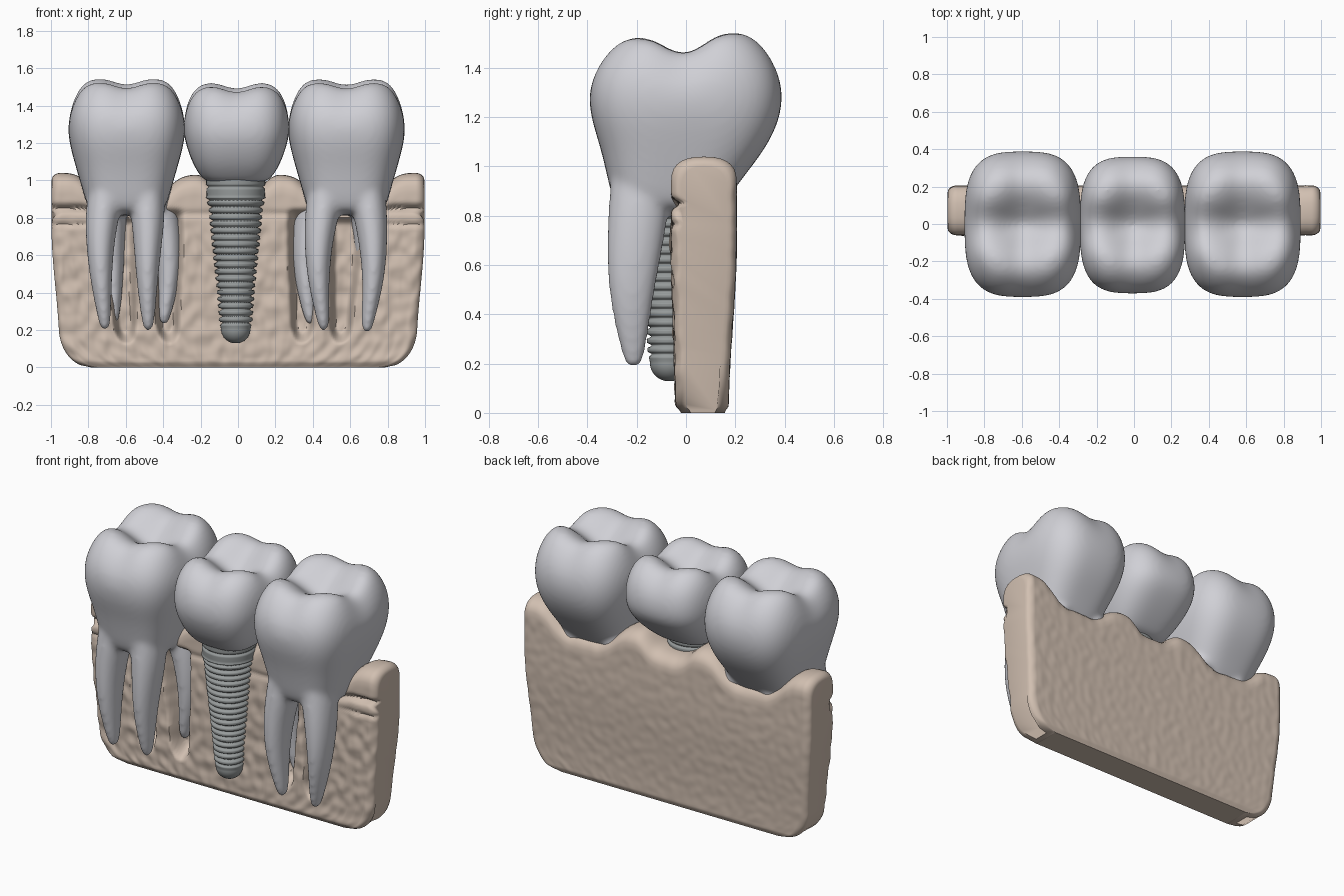
import bpy, bmesh, math
from mathutils import Vector, noise

if "Cube" in bpy.data.objects:
    bpy.data.objects.remove(bpy.data.objects["Cube"])


def material(name, rgb):
    m = bpy.data.materials.new(name)
    m.use_nodes = True
    m.diffuse_color = (*rgb, 1)
    m.node_tree.nodes["Principled BSDF"].inputs["Base Color"].default_value = (*rgb, 1)
    return m


ENAMEL = material("pale grey enamel", (0.63, 0.63, 0.67))
BONE = material("beige bone", (0.64, 0.525, 0.44))
METAL = material("grey metal", (0.31, 0.33, 0.33))


def loft(bm, rings):
    """Skin a list of closed rings and cap both ends."""
    rows = [[bm.verts.new(p) for p in ring] for ring in rings]
    n = len(rows[0])
    for a, b in zip(rows, rows[1:]):
        for i in range(n):
            j = (i + 1) % n
            bm.faces.new((a[i], a[j], b[j], b[i]))
    bm.faces.new(rows[0][::-1])
    bm.faces.new(rows[-1])


def finish(bm, name, mat):
    bmesh.ops.recalc_face_normals(bm, faces=bm.faces[:])
    for f in bm.faces:
        f.smooth = True
    me = bpy.data.meshes.new(name)
    bm.to_mesh(me)
    bm.free()
    me.materials.append(mat)
    ob = bpy.data.objects.new(name, me)
    bpy.context.collection.objects.link(ob)
    return ob


def bump(d, width, power=2):
    return math.exp(-abs(d / width) ** power)


def ramp(a, b, x):
    t = min(max((x - a) / (b - a), 0), 1)
    return t * t * (3 - 2 * t)


def angles(n):
    return [2 * math.pi * i / n for i in range(n)]


# ---------- teeth ----------
def crown_rings(cx, levels, top):
    """Rounded-square rings, closed over by a grooved biting surface."""
    z, hx, yf, yb = levels[-1]
    mid = (yf + yb) / 2
    rows = list(levels)
    for s, drop in ((0.8, 0.0), (0.6, 0.01), (0.4, 0.02), (0.2, 0.02), (0.06, 0.02)):
        rows.append((top - drop, hx * s, mid + (yf - mid) * s, mid + (yb - mid) * s))
    rings = []
    for z, hx, yf, yb in rows:
        ring = []
        for a in angles(40):
            c, s = math.cos(a), math.sin(a)
            x = hx * math.copysign(abs(c) ** 0.64, c)
            y = (yf + yb) / 2 + (yb - yf) / 2 * math.copysign(abs(s) ** 0.64, s)
            dip = 0.085 * bump(y, 0.1) + 0.04 * bump(x, 0.08) + 0.02 * ramp(0.1, -0.1, y)
            ring.append((cx + x, y, z - dip * ramp(1.2, 1.5, z)))
        rings.append(ring)
    return rings


def root_rings(path):
    """Tapering root through the path points, with a blunt tip."""
    sizes = ((0.09, 0.11), (0.105, 0.13), (0.085, 0.125), (0.062, 0.098), (0.036, 0.05))
    rings = [[(x + rx * math.cos(a), y + ry * math.sin(a), z) for a in angles(12)]
             for (x, y, z), (rx, ry) in zip(path, sizes)]
    x, y, z = path[-1]
    rings.append([(x + 0.02 * math.cos(a), y + 0.026 * math.sin(a), z - 0.045)
                  for a in angles(12)])
    return rings


def tooth(name, cx, levels, top, roots=()):
    bm = bmesh.new()
    loft(bm, crown_rings(cx, levels, top))
    for path in roots:
        loft(bm, root_rings(path))
    ob = finish(bm, name, ENAMEL)
    ob.modifiers.new("round", "SUBSURF").levels = 2
    ob.modifiers["round"].render_levels = 2
    fuse = ob.modifiers.new("fuse", "REMESH")
    fuse.mode = "VOXEL"
    fuse.voxel_size = 0.013
    fuse.use_smooth_shade = True
    soft = ob.modifiers.new("soften", "SMOOTH")
    soft.factor = 0.5
    soft.iterations = 18


MOLAR = [(0.81, 0.18, -0.26, 0.12), (0.87, 0.215, -0.3, 0.17), (0.96, 0.24, -0.32, 0.235),
         (1.08, 0.275, -0.348, 0.33), (1.2, 0.308, -0.388, 0.385), (1.32, 0.317, -0.397, 0.395),
         (1.43, 0.297, -0.367, 0.365), (1.52, 0.255, -0.3, 0.3), (1.55, 0.21, -0.24, 0.24)]
CAP = [(0.985, 0.15, -0.21, 0.09), (1.01, 0.185, -0.24, 0.13), (1.08, 0.232, -0.31, 0.22),
       (1.2, 0.275, -0.368, 0.345), (1.3, 0.287, -0.378, 0.37), (1.42, 0.275, -0.352, 0.347),
       (1.5, 0.238, -0.29, 0.285), (1.53, 0.193, -0.23, 0.23)]


def root(x_neck, x_top, x_mid, x_low, x_tip, z_tip, front):
    ys = (-0.19, -0.185, -0.203, -0.225, -0.213) if front else (0.06, 0.06, 0.07, 0.06, 0.04)
    return list(zip((x_neck, x_top, x_mid, x_low, x_tip), ys, (1.1, 0.9, 0.72, 0.48, z_tip)))


tooth("right_molar", -0.595, MOLAR, 1.55, [
    root(-0.68, -0.712, -0.738, -0.735, -0.712, 0.24, True),
    root(-0.51, -0.485, -0.48, -0.487, -0.48, 0.235, True),
    root(-0.67, -0.685, -0.685, -0.67, -0.665, 0.27, False),
    root(-0.47, -0.43, -0.375, -0.362, -0.395, 0.27, False)])
tooth("left_molar", 0.58, MOLAR, 1.545, [
    root(0.49, 0.465, 0.432, 0.425, 0.458, 0.235, True),
    root(0.67, 0.695, 0.72, 0.73, 0.69, 0.225, True),
    root(0.46, 0.42, 0.365, 0.355, 0.385, 0.27, False),
    root(0.67, 0.68, 0.70, 0.70, 0.69, 0.27, False)])
tooth("implant_crown", -0.008, CAP, 1.53)


# ---------- threaded implant ----------
def implant_ring(z):
    pitch = 0.0365
    body = 0.076 + 0.068 * ramp(0.1, 1.05, z) + 0.015 * ramp(0.85, 0.92, z)
    tip = math.sqrt(max(1 - max((0.2 - z) / 0.072, 0) ** 2, 0.01))
    threaded = ramp(0.2, 0.25, z) * (1 - ramp(0.9, 0.92, z))
    wave = math.cos(2 * math.pi * z / pitch) * 1.6 + 0.6
    r = body * tip + threaded * 0.011 * max(-1, min(0.7, wave))
    r -= 0.012 * bump(z - 0.965, 0.006)
    return [(-0.012 + r * math.cos(a), -0.068 + r * math.sin(a), z) for a in angles(40)]


bm = bmesh.new()
loft(bm, [implant_ring(0.13 + 0.005 * i) for i in range(179)])
finish(bm, "implant_screw", METAL)

# ---------- jaw bone ----------
SOCKETS = (-0.63, -0.39, 0.36, 0.575)


def half_width(y, z):
    corner = 0.17 * (1 - math.sqrt(1 - max(1 - z / 0.2, 0) ** 2))
    notch = 0.02 * bump(z - 0.80 + 0.6 * y, 0.02) * (1 - ramp(0.03, 0.09, y))
    return 0.955 + 0.042 * ramp(0.1, 0.75, z) - corner - notch


def crest(x):
    """Scalloped upper edge, dipping round each tooth."""
    a = abs(x)
    return 1.04 - 0.14 * bump(a - 0.58, 0.23, 4) - 0.10 * bump(x, 0.16, 4) - 0.01 * bump(a - 0.27, 0.1)


def front_y(x, z):
    y = -0.04 - 0.02 * ramp(0, 0.8, z)
    outer = ramp(0.7, 0.85, abs(x))
    y += (0.01 + 0.025 * outer) * bump(z - 0.82 - 0.03 * outer, 0.018)
    y += 0.012 * bump(z - 0.765, 0.012) * outer
    for sx in SOCKETS:
        w = 0.07 + 0.035 * ramp(0.2, 0.7, z)
        d = math.hypot((x - sx) / w, max(0.24 - z, 0) / 0.12)
        y += 0.11 * (1 - ramp(0.4, 1.0, d)) * (1 - ramp(0.76, 0.86, z))
    rough = 0.009 * (1 - ramp(0.7, 0.8, z)) + 0.002
    return y + rough * ramp(0, 0.06, z) * noise.noise(Vector((x * 18, 3, z * 14)))


def back_y(x, z):
    rough = 0.003 * ramp(0, 0.06, z)
    return 0.172 + 0.033 * ramp(0, 0.7, z) + rough * noise.noise(Vector((x * 18, 9, z * 18)))


def bone_ring(u):
    edge = max(1 - (1 - abs(u)) / 0.05, 0)
    pinch = 0.04 * (1 - math.sqrt(max(1 - edge * edge, 0)))
    shoulder = crest(u) - pinch - 0.1
    steps, arc = 76, 14
    pts = []

    def at(y, z):
        pts.append((u * half_width(y, z), y, z))

    for i in range(steps + 1):
        z = shoulder * i / steps
        at(front_y(u, z) + pinch + 0.02 * (1 - ramp(0, 0.03, z)), z)
    f, b = front_y(u, shoulder) + pinch, back_y(u, shoulder) - pinch
    for i in range(1, arc):
        a = math.pi * i / arc
        at((f + b) / 2 - (b - f) / 2 * math.copysign(abs(math.cos(a)) ** 0.8, math.cos(a)),
           shoulder + 0.1 * math.sin(a) ** 0.8)
    for i in range(steps, -1, -1):
        z = shoulder * i / steps
        at(back_y(u, z) - pinch - 0.015 * (1 - ramp(0, 0.03, z)), z)
    return pts


bm = bmesh.new()
COLS = 220
loft(bm, [bone_ring(math.sin(1.3 * (2 * i / COLS - 1)) / math.sin(1.3)) for i in range(COLS + 1)])
jaw = finish(bm, "jaw_bone", BONE)
bpy.context.view_layer.objects.active = jaw
jaw.select_set(True)
bpy.ops.object.shade_smooth_by_angle(angle=math.radians(50))
